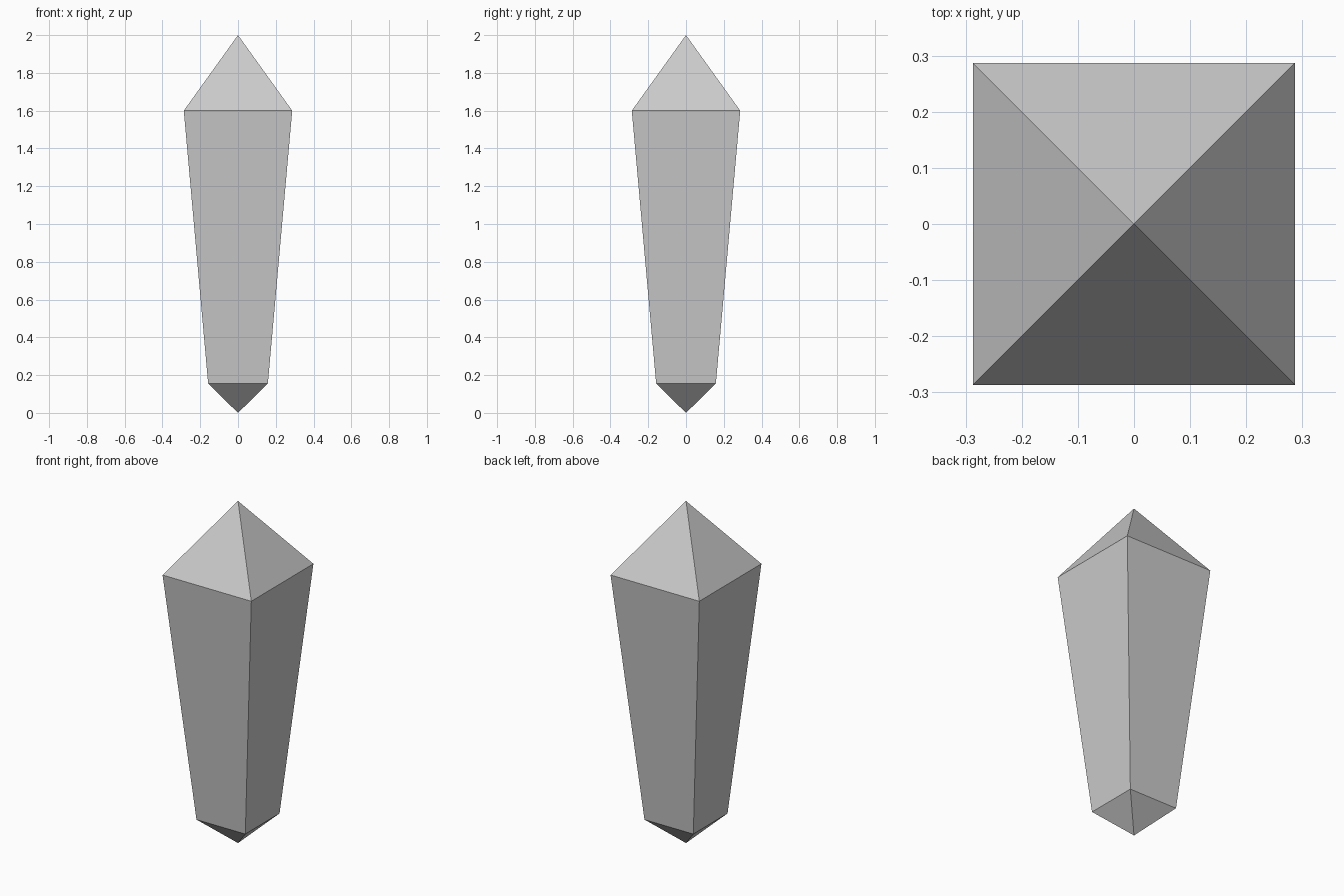
import bpy, bmesh

if "Cube" in bpy.data.objects:
    bpy.data.objects.remove(bpy.data.objects["Cube"])

# Square cross-sections up the crystal: (half width, height)
RINGS = [(0.158, 0.155), (0.287, 1.6)]
BOTTOM, TOP = 0.0, 2.0
CORNERS = [(-1, -1), (1, -1), (1, 1), (-1, 1)]

bm = bmesh.new()
lower, upper = [[bm.verts.new((x * h, y * h, z)) for x, y in CORNERS] for h, z in RINGS]
base_tip = bm.verts.new((0, 0, BOTTOM))
top_tip = bm.verts.new((0, 0, TOP))

# Each side: lower point facet, tapered shaft facet, upper point facet
for i in range(4):
    j = (i + 1) % 4
    bm.faces.new((base_tip, lower[j], lower[i]))
    bm.faces.new((lower[i], lower[j], upper[j], upper[i]))
    bm.faces.new((upper[i], upper[j], top_tip))

bmesh.ops.recalc_face_normals(bm, faces=bm.faces)
mesh = bpy.data.meshes.new("crystal")
bm.to_mesh(mesh)
bm.free()
bpy.context.collection.objects.link(bpy.data.objects.new("crystal", mesh))
